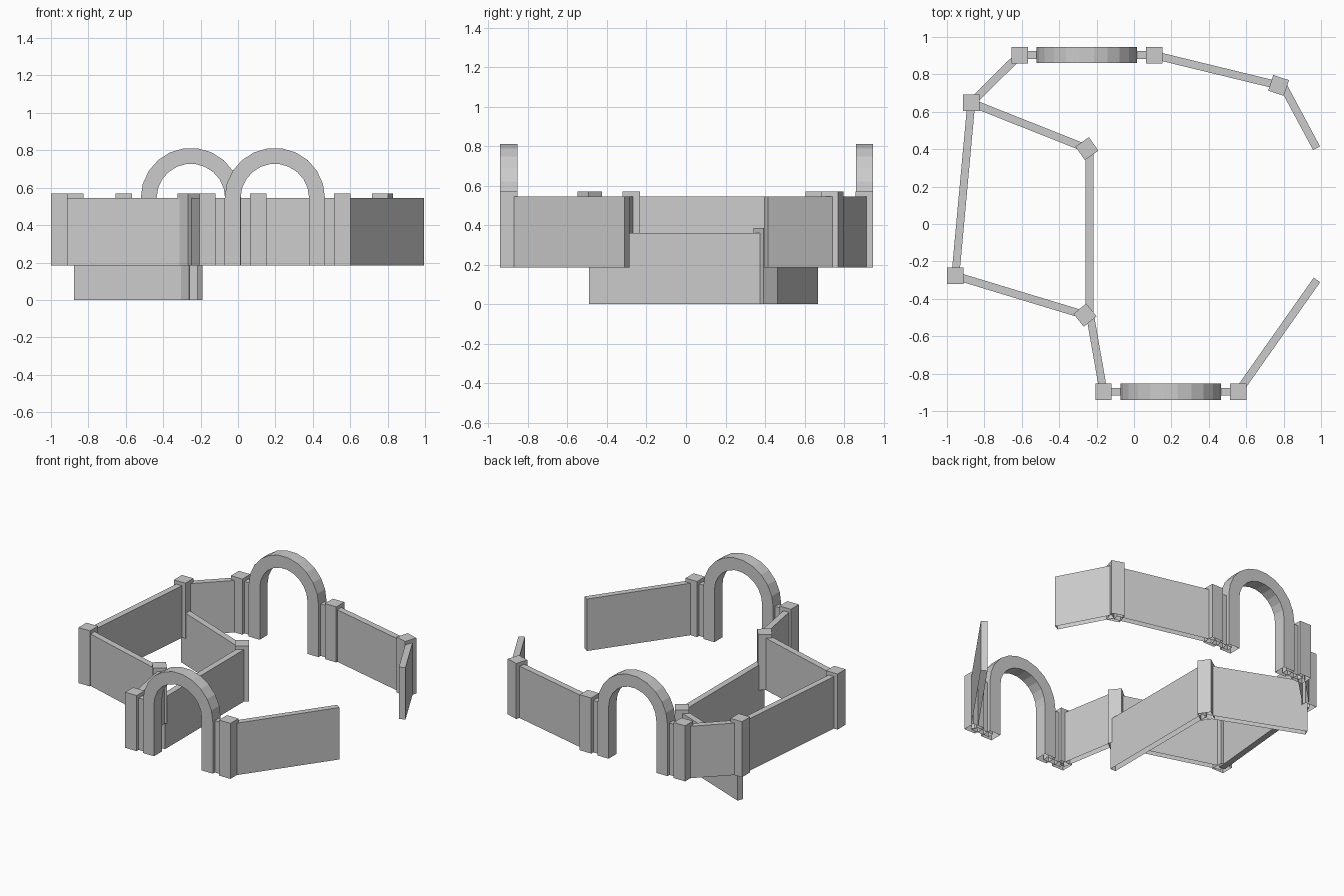
import bpy, bmesh
from math import atan2, cos, sin, pi, radians, hypot
from mathutils import Matrix

cube = bpy.data.objects.get("Cube")
if cube:
    bpy.data.objects.remove(cube, do_unlink=True)

GREY = (0.6, 0.6, 0.6, 1)
stone = bpy.data.materials.new("grey stone")
stone.use_nodes = True
stone.diffuse_color = GREY
stone.node_tree.nodes["Principled BSDF"].inputs["Base Color"].default_value = GREY

BASE, WALL_H, POST_H = 0.185, 0.36, 0.385
POST_W, WALL_T = 0.088, 0.042


def finish(name, bm):
    """Recalculate normals, leave the underside open, and link the part."""
    bmesh.ops.recalc_face_normals(bm, faces=bm.faces)
    under = [f for f in bm.faces if f.normal.z < -0.99]
    low = min(v.co.z for v in bm.verts)
    under = [f for f in under if f.calc_center_median().z < low + 0.001]
    bmesh.ops.delete(bm, geom=under, context='FACES')
    mesh = bpy.data.meshes.new(name)
    bm.to_mesh(mesh)
    bm.free()
    mesh.materials.append(stone)
    obj = bpy.data.objects.new(name, mesh)
    bpy.context.collection.objects.link(obj)
    return obj


def block(name, x, y, z, size, angle):
    bm = bmesh.new()
    bmesh.ops.create_cube(bm, size=1)
    place = (Matrix.Translation((x, y, z + size[2] / 2))
             @ Matrix.Rotation(angle, 4, 'Z') @ Matrix.Diagonal((*size, 1)))
    bm.transform(place)
    finish(name, bm)


def post(name, spot, turn=0, z=BASE):
    block(name, *spot, z, (POST_W, POST_W, POST_H), radians(turn))


def wall(name, a, b, z=BASE):
    dx, dy = b[0] - a[0], b[1] - a[1]
    block(name, (a[0] + b[0]) / 2, (a[1] + b[1]) / 2, z,
          (hypot(dx, dy), WALL_T, WALL_H), atan2(dy, dx))


def arch(name, x, y, outer=0.268, inner=0.183, depth=0.087, steps=11):
    """Sweep a square section up one leg, round the arc and down the other."""
    spring = BASE + WALL_H
    path = [(1, 0, BASE)]
    path += [(cos(pi * i / steps), sin(pi * i / steps), spring) for i in range(steps + 1)]
    path += [(-1, 0, BASE)]
    bm = bmesh.new()
    rings = []
    for c, s, z in path:
        rings.append([bm.verts.new((x + r * c, y + d * depth / 2, z + r * s))
                      for r, d in ((outer, -1), (outer, 1), (inner, 1), (inner, -1))])
    for a, b in zip(rings, rings[1:]):
        for i in range(4):
            j = (i + 1) % 4
            bm.faces.new((a[i], a[j], b[j], b[i]))
    finish(name, bm)


# Post positions
back_right, back_left = (-0.612, 0.903), (0.108, 0.903)
far_left = (0.773, 0.741)
side_back, side_front = (-0.87, 0.648), (-0.955, -0.277)
inner_back, inner_front = (-0.252, 0.403), (-0.262, -0.487)
front_right, front_left = (-0.163, -0.897), (0.557, -0.897)

post("back_gate_post_right", back_right)
post("back_gate_post_left", back_left)
post("back_corner_post", far_left, -18)
post("side_back_post", side_back)
post("side_front_post", side_front)
post("inner_back_post", inner_back, 35, 0)
post("inner_front_post", inner_front, 39)
post("front_gate_post_right", front_right)
post("front_gate_post_left", front_left)

# Outer walls
wall("back_right_wall", side_back, back_right)
wall("back_left_wall", back_left, far_left)
wall("left_back_end_wall", (0.796, 0.741), (0.976, 0.405))
wall("side_wall", side_back, side_front)
wall("side_front_wall", side_front, inner_front)
wall("front_right_wall", (-0.235, -0.487), front_right)
wall("left_front_end_wall", front_left, (0.978, -0.299))

# Sunken inner walls
wall("inner_back_wall", side_back, inner_back, 0)
wall("inner_long_wall", (-0.238, 0.403), (-0.238, -0.49), 0)

# Gate arches, joined to their posts by short walls
for name, right, left in (("back", back_right, back_left), ("front", front_right, front_left)):
    mid, y = (right[0] + left[0]) / 2, right[1]
    arch(name + "_arch", mid, y)
    wall(name + "_gate_stub_right", right, (mid - 0.225, y))
    wall(name + "_gate_stub_left", (mid + 0.225, y), left)
